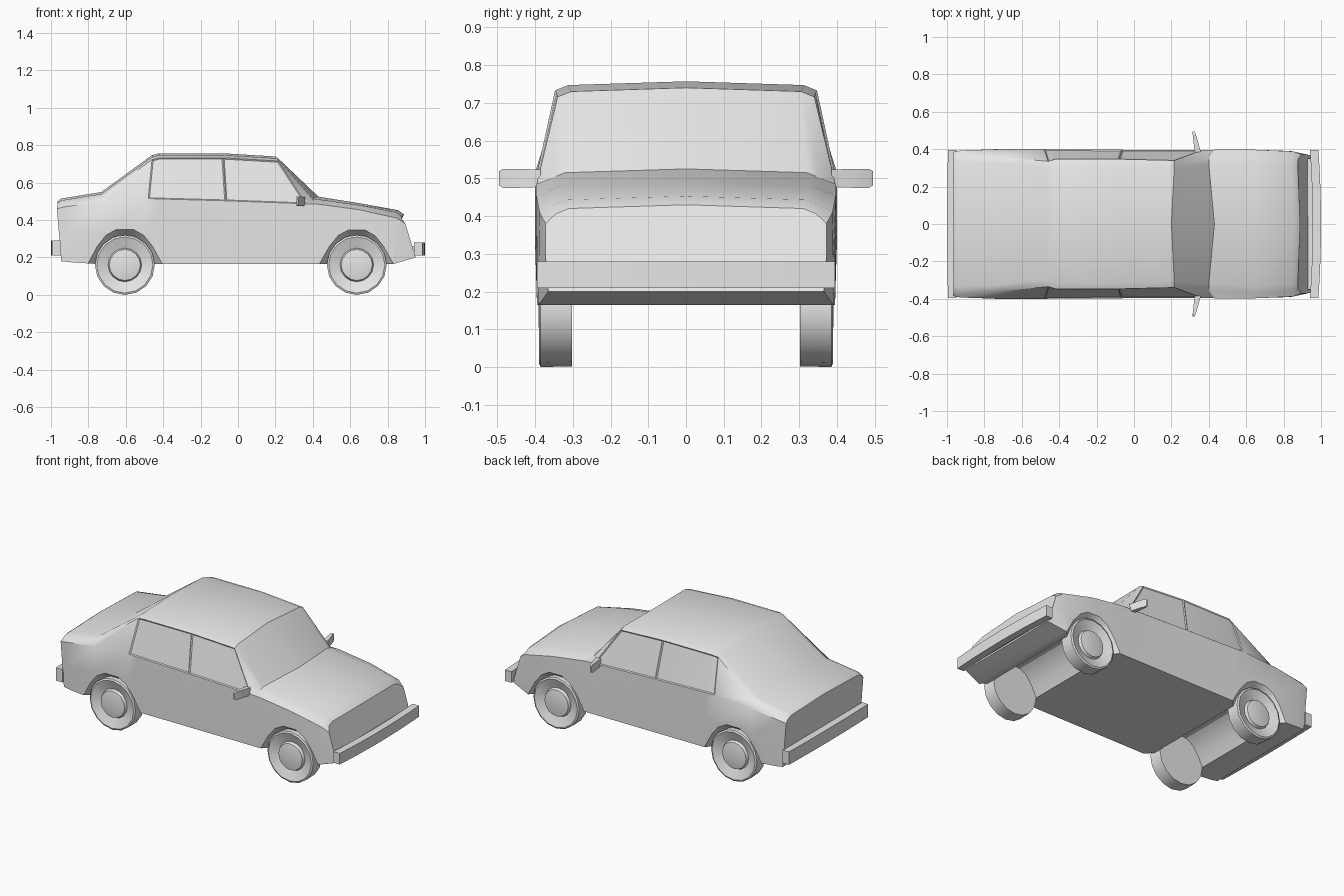
import bpy, bmesh, math

if "Cube" in bpy.data.objects:
    bpy.data.objects.remove(bpy.data.objects["Cube"])

paint = bpy.data.materials.new("light_grey")
paint.diffuse_color = (0.8, 0.8, 0.8, 1)
paint.use_nodes = True
paint.node_tree.nodes["Principled BSDF"].inputs["Base Color"].default_value = paint.diffuse_color


def finish(name, bm, angle=30):
    bmesh.ops.recalc_face_normals(bm, faces=bm.faces[:])
    me = bpy.data.meshes.new(name)
    bm.to_mesh(me)
    bm.free()
    me.materials.append(paint)
    ob = bpy.data.objects.new(name, me)
    bpy.context.collection.objects.link(ob)
    smooth(ob, angle)
    return ob


def activate(ob):
    bpy.ops.object.select_all(action='DESELECT')
    ob.select_set(True)
    bpy.context.view_layer.objects.active = ob


def smooth(ob, angle):
    activate(ob)
    bpy.ops.object.shade_smooth_by_angle(angle=math.radians(angle))


def loft(bm, rings):
    """Skin closed rings of equal length and cap both ends."""
    vs = [[bm.verts.new(p) for p in r] for r in rings]
    n = len(vs[0])
    grid = [[bm.faces.new((a[i], a[(i + 1) % n], b[(i + 1) % n], b[i]))
             for i in range(n)] for a, b in zip(vs, vs[1:])]
    bm.faces.new(vs[0])
    bm.faces.new(vs[-1])
    return grid


# Body stations: top x, edge shift, top z, top half width,
# waist x, waist z, waist half width, sill x, sill z, sill half width
stations = [
    (-.965, 0, .500, .365, -.968, .46, .385, -.945, .180, .385),
    (-.945, 0, .515, .370, -.930, .47, .393, -.900, .175, .390),
    (-.730, 0, .550, .360, -.720, .50, .400, -.750, .165, .395),
    (-.460, 0, .747, .335, -.480, .515, .400, -.480, .165, .395),
    (-.420, 0, .757, .347, -.420, .513, .399, -.420, .165, .395),
    (-.080, 0, .757, .347, -.065, .503, .397, -.065, .165, .395),
    (.200, -.015, .740, .340, .365, .487, .395, .360, .165, .395),
    (.430, .030, .525, .355, .430, .485, .397, .430, .165, .395),
    (.650, 0, .490, .365, .650, .455, .397, .650, .165, .395),
    (.855, .010, .453, .355, .850, .41, .388, .830, .165, .390),
    (.888, .012, .430, .345, .895, .38, .372, .950, .200, .365),
]


def section(xt, e, zt, wt, xw, zw, ww, xb, zb, wb):
    half = [(xt - e, wt - .035, zt - .010), (xt - e, wt, zt - .024),
            (xw, ww, zw), (xw + (xb - xw) * .5, max(ww, wb), (zw + zb) / 2),
            (xb, wb, zb)]
    return ([(x, -y, z) for x, y, z in reversed(half)]
            + [(xt, 0, zt)] + half)


bm = bmesh.new()
grid = loft(bm, [section(*s) for s in stations])
bmesh.ops.recalc_face_normals(bm, faces=bm.faces[:])
# Side windows: recessed panes, split at the centre pillar
for col in (2, 7):
    for rows in ((3, 4), (5,)):
        bmesh.ops.inset_region(bm, faces=[grid[r][col] for r in rows],
                               thickness=.006, depth=-.005, use_even_offset=True)
body = finish("body", bm)

# Wheel arches: full-width channels with flared rims
WHEEL_X = (-.605, .635)
half_arch = [(.21, .10), (.205, .165), (.15, .26), (.10, .32), (.045, .35)]
arch = half_arch + [(-x, z) for x, z in reversed(half_arch)]
for cx in WHEEL_X:
    bm = bmesh.new()
    loft(bm, [[(cx + x * s, y, z - dz) for x, z in arch] for y, s, dz in
              ((-.45, 1, 0), (-.40, 1, 0), (-.35, .86, .035),
               (.35, .86, .035), (.40, 1, 0), (.45, 1, 0))])
    cutter = finish("arch_cutter", bm)
    cutter.hide_render = True
    activate(body)
    mod = body.modifiers.new("arch", 'BOOLEAN')
    mod.operation = 'DIFFERENCE'
    mod.solver = 'EXACT'
    mod.object = cutter
    bpy.ops.object.modifier_apply(modifier=mod.name)
    bpy.data.objects.remove(cutter)
smooth(body, 30)

# Wheels: turned profile (radius, distance from centre line)
profile = [(.158, .302), (.16, .385), (.15, .39), (.09, .368), (.083, .385), (.05, .391)]
SIDES = 16
for cx, end in zip(WHEEL_X, ("rear", "front")):
    for side, label in ((-1, "right"), (1, "left")):
        bm = bmesh.new()
        loft(bm, [[(cx + r * math.cos(2 * math.pi * i / SIDES), side * y,
                    .16 + r * math.sin(2 * math.pi * i / SIDES))
                   for i in range(SIDES)] for r, y in profile])
        finish(f"{end}_{label}_wheel", bm, 35)

# Bumpers: bars bowed slightly outwards
for name, d, bow, z0, z1 in (("front_bumper", 1, .014, .21, .28),
                             ("rear_bumper", -1, .006, .21, .292)):
    bm = bmesh.new()
    rings = []
    for i in range(9):
        t = i / 4 - 1
        x1 = 1 - bow * t * t
        x0 = x1 - .045
        rings.append([(d * x, t * .395, z) for x, z in
                      ((x0, z0), (x1, z0), (x1, z1), (x0, z1))])
    loft(bm, rings)
    finish(name, bm)
    # Mounting beam between bumper and body
    bm = bmesh.new()
    loft(bm, [[(d * x, y, z) for x, z in
               ((.90, .215), (.96, .215), (.96, .262), (.90, .262))]
              for y in (-.35, .35)])
    finish(name + "_mount", bm)

# Door mirrors: thin swept blades
for side, label in ((-1, "right"), (1, "left")):
    bm = bmesh.new()
    loft(bm, [[(x, side * y, z) for x, z in
               ((xa, z0), (xb, z0), (xb, z1), (xa, z1))]
              for y, xa, xb, z0, z1 in ((.385, .325, .357, .477, .523),
                                       (.44, .318, .342, .475, .525),
                                       (.485, .313, .328, .475, .525),
                                       (.495, .314, .322, .481, .519))])
    finish(f"{label}_mirror", bm)
